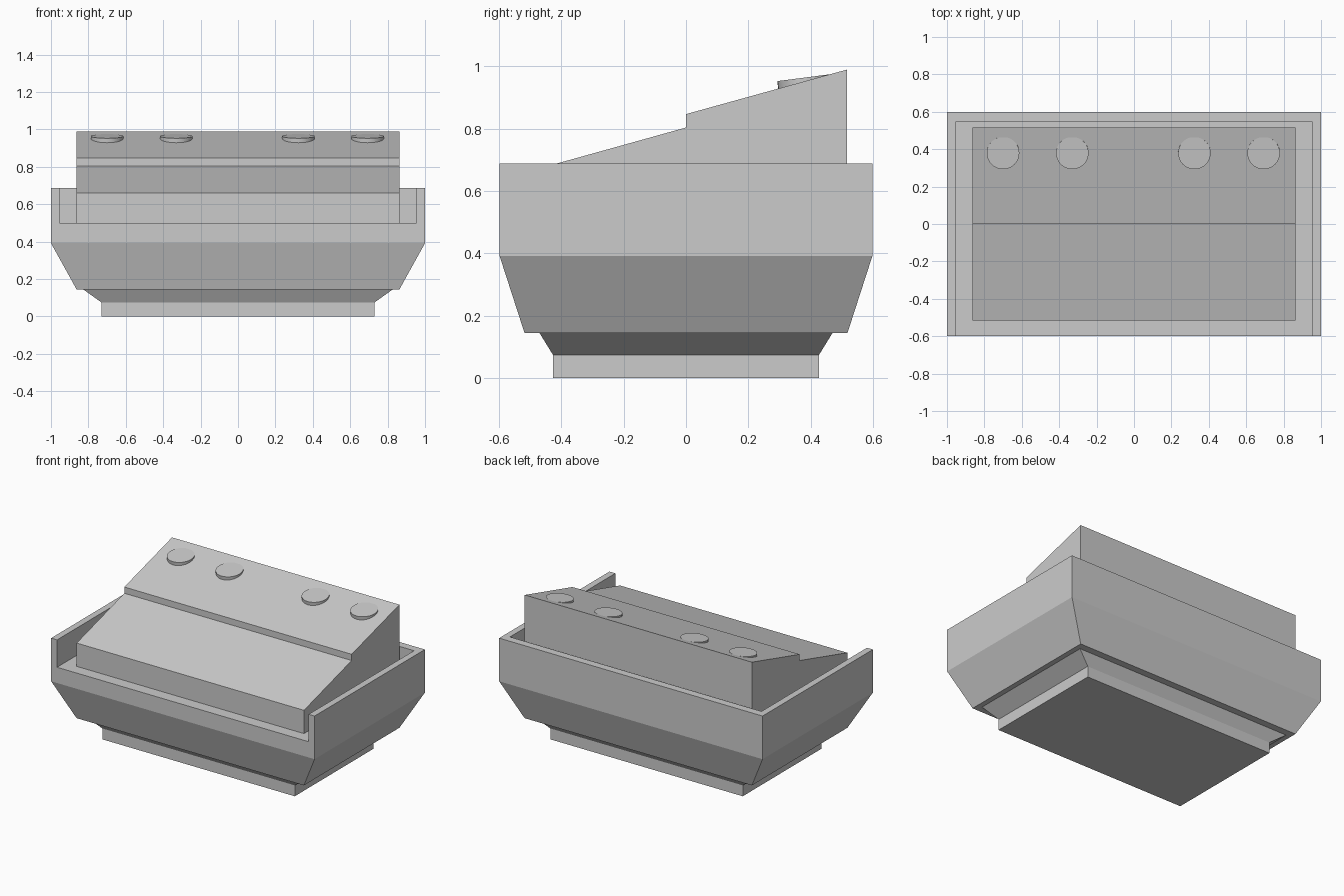
import bpy, bmesh, math

if "Cube" in bpy.data.objects:
    bpy.data.objects.remove(bpy.data.objects["Cube"])


def make_object(name, bm):
    bmesh.ops.recalc_face_normals(bm, faces=bm.faces)
    mesh = bpy.data.meshes.new(name)
    bm.to_mesh(mesh)
    bm.free()
    ob = bpy.data.objects.new(name, mesh)
    bpy.context.collection.objects.link(ob)
    return ob


def skin(name, rings):
    """Closed solid from equal-length vertex rings."""
    bm = bmesh.new()
    loops = [[bm.verts.new(p) for p in ring] for ring in rings]
    n = len(loops[0])
    for a, b in zip(loops, loops[1:]):
        for i in range(n):
            j = (i + 1) % n
            bm.faces.new((a[i], a[j], b[j], b[i]))
    bm.faces.new(loops[0])
    bm.faces.new(loops[-1])
    return make_object(name, bm)


def rect_stack(name, levels):
    """Stacked rectangles given as (half x, half y, z)."""
    return skin(name, [[(-x, -y, z), (x, -y, z), (x, y, z), (-x, y, z)]
                       for x, y, z in levels])


# Foot plinth with flared top
rect_stack("base_plinth", [(0.73, 0.427, 0), (0.73, 0.427, 0.075), (0.828, 0.47, 0.145)])

# Outer tray: tapered hull, hollowed above the floor and open at the front
tray = rect_stack("tray_body", [(0.863, 0.518, 0.145), (1, 0.598, 0.392), (1, 0.598, 0.688)])
cx, y0, y1, z0, z1 = 0.955, -0.8, 0.545, 0.5, 0.9
cutter = skin("tray_cutter", [[(-cx, y0, z), (cx, y0, z), (cx, y1, z), (-cx, y1, z)]
                              for z in (z0, z1)])
cutter.hide_render = True
mod = tray.modifiers.new("hollow", 'BOOLEAN')
mod.operation = 'DIFFERENCE'
mod.solver = 'EXACT'
mod.object = cutter
bpy.context.view_layer.objects.active = tray
bpy.ops.object.modifier_apply(modifier=mod.name)
bpy.data.objects.remove(cutter)

# Sloped console with a step across the middle
profile = [(-0.517, 0.5), (-0.517, 0.66), (0, 0.804), (0, 0.847), (0.517, 0.99), (0.517, 0.5)]
skin("console", [[(x, y, z) for y, z in profile] for x in (-0.863, 0.863)])

# Four tilted round buttons along the back edge
tilt, depth = math.radians(7.4), 0.05
for i, x in enumerate((-0.70, -0.33, 0.323, 0.693)):
    bpy.ops.mesh.primitive_cylinder_add(
        vertices=32, radius=0.087, depth=depth, rotation=(tilt, 0, 0),
        location=(x, 0.379 + math.sin(tilt) * depth / 2, 0.964 - math.cos(tilt) * depth / 2))
    button = bpy.context.object
    button.name = f"button_{i + 1}"
    bpy.ops.object.shade_smooth_by_angle(angle=math.radians(30))
